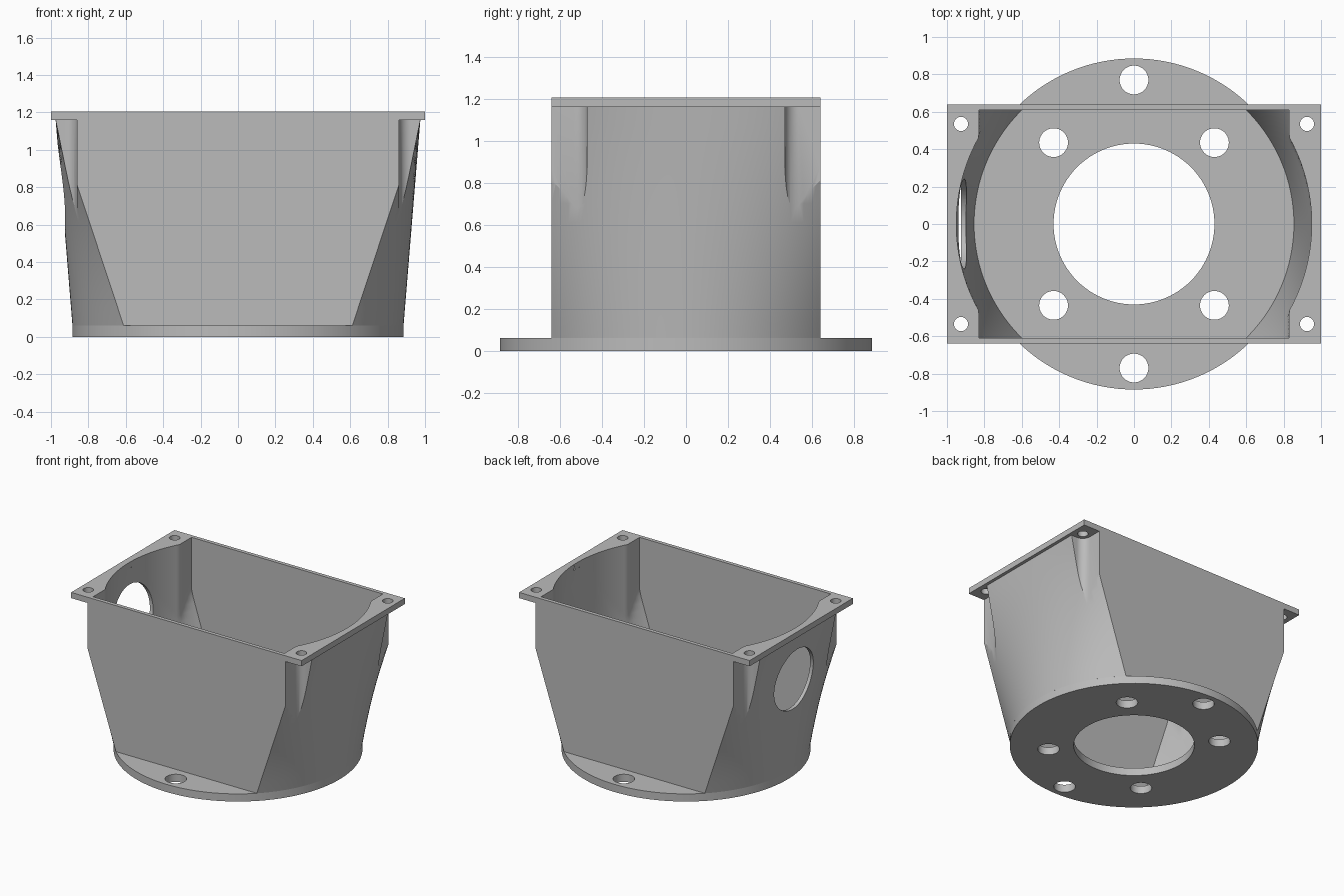
import bpy
import bmesh
from math import sqrt, pi, radians, cos, sin
from mathutils import Matrix

cube = bpy.data.objects.get("Cube")
if cube:
    bpy.data.objects.remove(cube, do_unlink=True)

FLOOR, RIM, TOP = 0.06, 1.16, 1.205
BASE_R, WALL, HALF_Y = 0.885, 0.03, 0.64

grey = bpy.data.materials.new("plain_grey")
grey.use_nodes = True
grey.diffuse_color = (0.5, 0.5, 0.5, 1)
grey.node_tree.nodes["Principled BSDF"].inputs["Base Color"].default_value = (0.5, 0.5, 0.5, 1)


def to_object(name, bm):
    bmesh.ops.recalc_face_normals(bm, faces=bm.faces)
    mesh = bpy.data.meshes.new(name)
    bm.to_mesh(mesh)
    bm.free()
    mesh.materials.append(grey)
    obj = bpy.data.objects.new(name, mesh)
    bpy.context.collection.objects.link(obj)
    return obj


def cylinder(name, radius, depth, center, sides=64, along_x=False):
    bm = bmesh.new()
    turn = Matrix.Rotation(pi / 2, 4, 'Y') if along_x else Matrix()
    bmesh.ops.create_cone(bm, cap_ends=True, segments=sides, radius1=radius, radius2=radius,
                          depth=depth, matrix=Matrix.Translation(center) @ turn)
    return to_object(name, bm)


def stack(name, rings):
    """Closed solid through matching rings of points."""
    bm = bmesh.new()
    loops = [[bm.verts.new(p) for p in ring] for ring in rings]
    n = len(loops[0])
    for low, high in zip(loops, loops[1:]):
        for i in range(n):
            j = (i + 1) % n
            bm.faces.new((low[i], low[j], high[j], high[i]))
    bm.faces.new(loops[0][::-1])
    bm.faces.new(loops[-1])
    return to_object(name, bm)


def loft(name, half_width, half_y, z0, z1, levels, steps=64):
    """Solid symmetric in x, its half width given for each y and z."""
    ys = [-half_y + 2 * half_y * i / steps for i in range(steps + 1)]
    rings = []
    for k in range(levels + 1):
        z = z0 + (z1 - z0) * k / levels
        rings.append([(half_width(y, z), y, z) for y in ys]
                     + [(-half_width(y, z), y, z) for y in reversed(ys)])
    return stack(name, rings)


def cut(obj, cutters):
    bpy.context.view_layer.objects.active = obj
    for cutter in cutters:
        mod = obj.modifiers.new("cut", 'BOOLEAN')
        mod.operation = 'DIFFERENCE'
        mod.solver = 'EXACT'
        mod.object = cutter
        bpy.ops.object.modifier_apply(modifier=mod.name)
        bpy.data.objects.remove(cutter, do_unlink=True)


def blend(y, z, radius, top):
    low = sqrt(radius ** 2 - y ** 2)
    return low + (top - low) * (z - FLOOR) / (RIM - FLOOR)


def outer(y, z):
    return blend(y, z, BASE_R, 0.975)


def inner(y, z):
    # Round end, with straight shoulders clear of the corner screws
    opening = max(sqrt(0.95 ** 2 - y ** 2), 0.83)
    return min(blend(y, z, BASE_R - WALL, 0.95), opening)


def cavity():
    return loft("cavity_cutter", inner, HALF_Y - WALL, FLOOR - 0.02, TOP + 0.05, 24)


def corner_pocket(sx, sy):
    r, cx, cy, far = 0.065, 0.925, 0.535, 1.2
    outline = [(far, cy - r)]
    for i in range(13):
        a = -pi / 2 - pi / 2 * i / 12
        outline.append((cx + r * cos(a), cy + r * sin(a)))
    outline += [(cx - r, far), (far, far)]
    return stack("pocket_cutter", [[(sx * x, sy * y, z) for x, y in outline] for z in (0.3, 1.3)])


corners = [(sx, sy) for sx in (-1, 1) for sy in (-1, 1)]

# Round base with centre opening and six bolt holes
base = cylinder("round_base", BASE_R, FLOOR, (0, 0, FLOOR / 2), 128)
bolts = [(0.43 * sx, 0.435 * sy) for sx, sy in corners] + [(0, 0.77), (0, -0.77)]
cut(base, [cylinder("centre_cutter", 0.43, 0.4, (0, 0, 0), 96)]
    + [cylinder("bolt_cutter", 0.077, 0.4, (x, y, 0), 40) for x, y in bolts])

# Walls going from round to rectangular, with corner pockets and a side port
walls = loft("housing_walls", outer, HALF_Y, FLOOR, RIM, 12)
cut(walls, [cavity()] + [corner_pocket(sx, sy) for sx, sy in corners]
    + [cylinder("port_cutter", 0.24, 0.5, (-0.95, 0, 0.8), 64, True)])

# Rectangular top flange with four screw holes
bm = bmesh.new()
bmesh.ops.create_cube(bm, size=1, matrix=Matrix.Translation((0, 0, (RIM + TOP) / 2))
                      @ Matrix.Diagonal((2, 2 * HALF_Y, TOP - RIM, 1)))
flange = to_object("top_flange", bm)
cut(flange, [cavity()] + [cylinder("screw_cutter", 0.038, 0.4, (0.925 * sx, 0.535 * sy, TOP), 32)
                          for sx, sy in corners])

# Smooth curved faces, crisp edges
bpy.ops.object.select_all(action='DESELECT')
for obj in (base, walls, flange):
    obj.select_set(True)
bpy.context.view_layer.objects.active = walls
bpy.ops.object.shade_smooth_by_angle(angle=radians(25))
